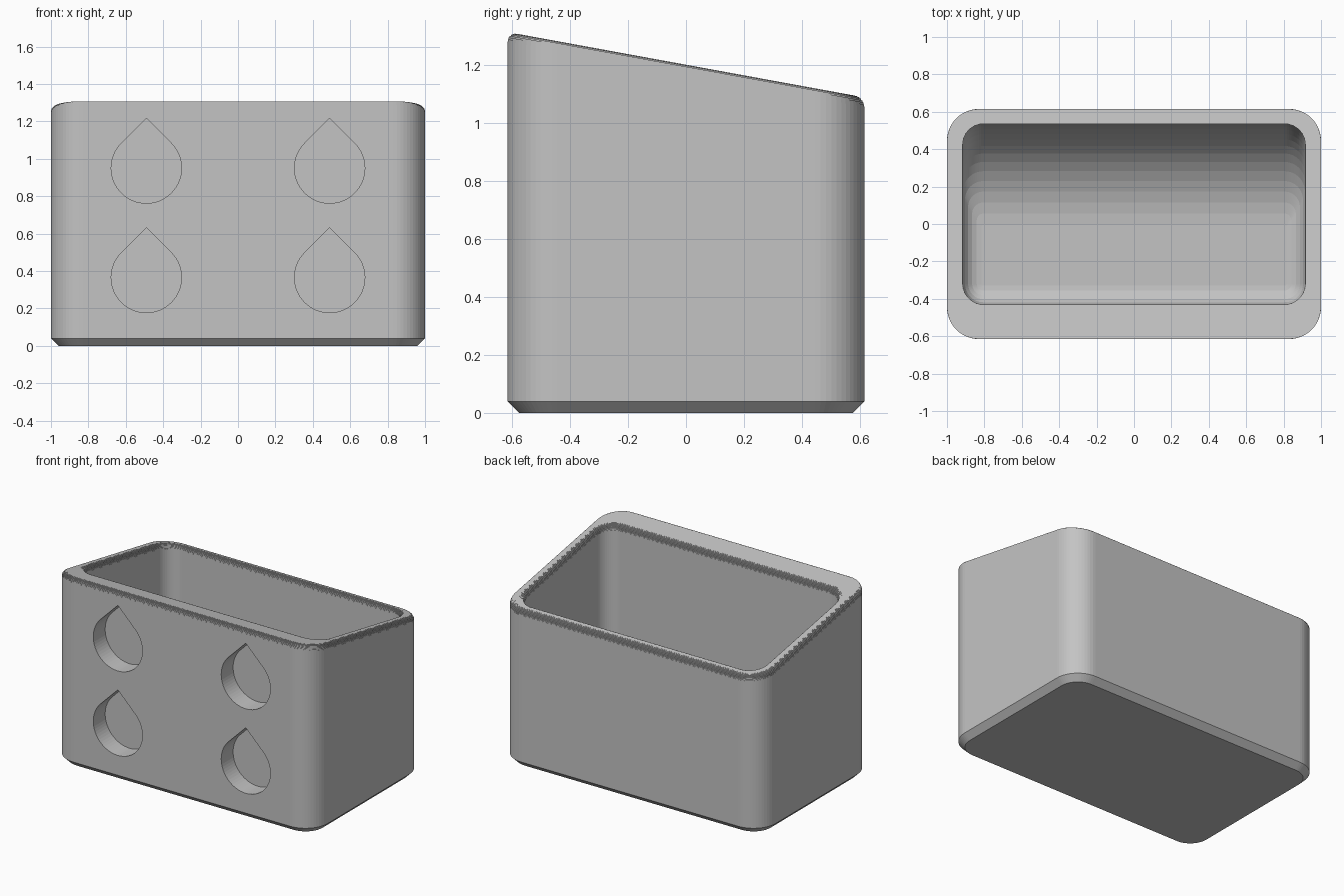
import bpy, bmesh
from math import sin, cos, pi, sqrt, radians

if "Cube" in bpy.data.objects:
    bpy.data.objects.remove(bpy.data.objects["Cube"])

# Main sizes
HALF_X, HALF_Y, CORNER = 1.0, 0.615, 0.17
IN_X, IN_FRONT, IN_BACK, IN_CORNER = 0.915, -0.43, 0.535, 0.11
CHAMFER, RIM, STEPS = 0.04, 0.04, 8
FLOOR, FLOOR_FILLET, BACK_CURVE = 0.085, 0.1, 0.54
HOLE_R, HOLE_DEPTH = 0.188, 0.13

grey = bpy.data.materials.new("light grey plastic")
grey.use_nodes = True
color = (0.55, 0.55, 0.55, 1)
grey.diffuse_color = color
grey.node_tree.nodes["Principled BSDF"].inputs["Base Color"].default_value = color


def slope(y):
    """Height of the slanted top at depth y."""
    return 1.2 - 0.183 * y


def outline(half_x, front, back, radius, segs=14):
    """Rounded rectangle, counter-clockwise."""
    radius = max(radius, 0.004)
    centres = [(half_x - radius, back - radius), (radius - half_x, back - radius),
               (radius - half_x, front + radius), (half_x - radius, front + radius)]
    return [(cx + radius * cos(a), cy + radius * sin(a))
            for k, (cx, cy) in enumerate(centres)
            for a in [(k + i / segs) * pi / 2 for i in range(segs + 1)]]


def outer(inset):
    return outline(HALF_X - inset, inset - HALF_Y, HALF_Y - inset, CORNER - inset)


def inner(outset):
    return outline(IN_X + outset, IN_FRONT - outset, IN_BACK + outset, IN_CORNER + outset)


def flat(points, z):
    return [(x, y, z) for x, y in points]


def slanted(points, drop):
    return [(x, y, slope(y) - drop) for x, y in points]


def fillet_inset(radius, h):
    return radius - sqrt(max(0, radius ** 2 - max(0, radius - h) ** 2))


def make_object(name, bm):
    bmesh.ops.recalc_face_normals(bm, faces=bm.faces[:])
    mesh = bpy.data.meshes.new(name)
    bm.to_mesh(mesh)
    bm.free()
    mesh.materials.append(grey)
    obj = bpy.data.objects.new(name, mesh)
    bpy.context.collection.objects.link(obj)
    return obj


def loft(name, rings):
    bm = bmesh.new()
    loops = [[bm.verts.new(p) for p in ring] for ring in rings]
    for a, b in zip(loops, loops[1:]):
        for i in range(len(a)):
            j = (i + 1) % len(a)
            bm.faces.new((a[i], a[j], b[j], b[i]))
    bm.faces.new(loops[0][::-1])
    bm.faces.new(loops[-1])
    return make_object(name, bm)


# Outer shell with chamfered foot
rings = [flat(outer(CHAMFER), 0), flat(outer(0), CHAMFER)]

# Rim rounded in fine steps, outside then inside
curve = [(RIM * (1 - cos(i / STEPS * pi / 2)), RIM * (1 - sin(i / STEPS * pi / 2)))
         for i in range(STEPS + 1)]
stairs = [curve[0]]
for (t0, d0), (t1, d1) in zip(curve, curve[1:]):
    stairs += [(t0, d1), (t1, d1)]
stairs[-1] = (RIM, 0)
rings += [slanted(outer(t), d) for t, d in stairs]
rings += [slanted(inner(RIM - t), d) for t, d in
          [(RIM - a, b) for a, b in reversed(stairs)]]

# Cavity sweeping down to the floor, with a large curve at the back
for i in range(15):
    h = BACK_CURVE * (1 - sin(i / 14 * pi / 2))
    side = fillet_inset(FLOOR_FILLET, h)
    back = fillet_inset(BACK_CURVE, h)
    rings.append(flat(outline(IN_X - side, IN_FRONT + side, IN_BACK - back,
                              IN_CORNER - side), FLOOR + h))
planter = loft("planter_body", rings)

# Teardrop recesses in the front wall
bm = bmesh.new()
arc = [radians(135 + 270 * i / 48) for i in range(49)]
drop = [(HOLE_R * cos(a), HOLE_R * sin(a)) for a in arc] + [(0, HOLE_R * sqrt(2))]
for cx in (-0.49, 0.49):
    for cz in (0.365, 0.95):
        ends = [[bm.verts.new((cx + x, y, cz + z)) for x, z in drop]
                for y in (-HALF_Y - 0.1, -HALF_Y + HOLE_DEPTH)]
        for i in range(len(drop)):
            j = (i + 1) % len(drop)
            bm.faces.new((ends[0][i], ends[0][j], ends[1][j], ends[1][i]))
        bm.faces.new(ends[0][::-1])
        bm.faces.new(ends[1])
cutter = make_object("teardrop_cutter", bm)
cutter.hide_render = True
cutter.hide_set(True)

cut = planter.modifiers.new("teardrop recesses", 'BOOLEAN')
cut.operation = 'DIFFERENCE'
cut.solver = 'EXACT'
cut.object = cutter

# Apply the cut and remove the helper
bpy.context.view_layer.objects.active = planter
planter.select_set(True)
bpy.ops.object.modifier_apply(modifier=cut.name)
bpy.data.objects.remove(cutter)
